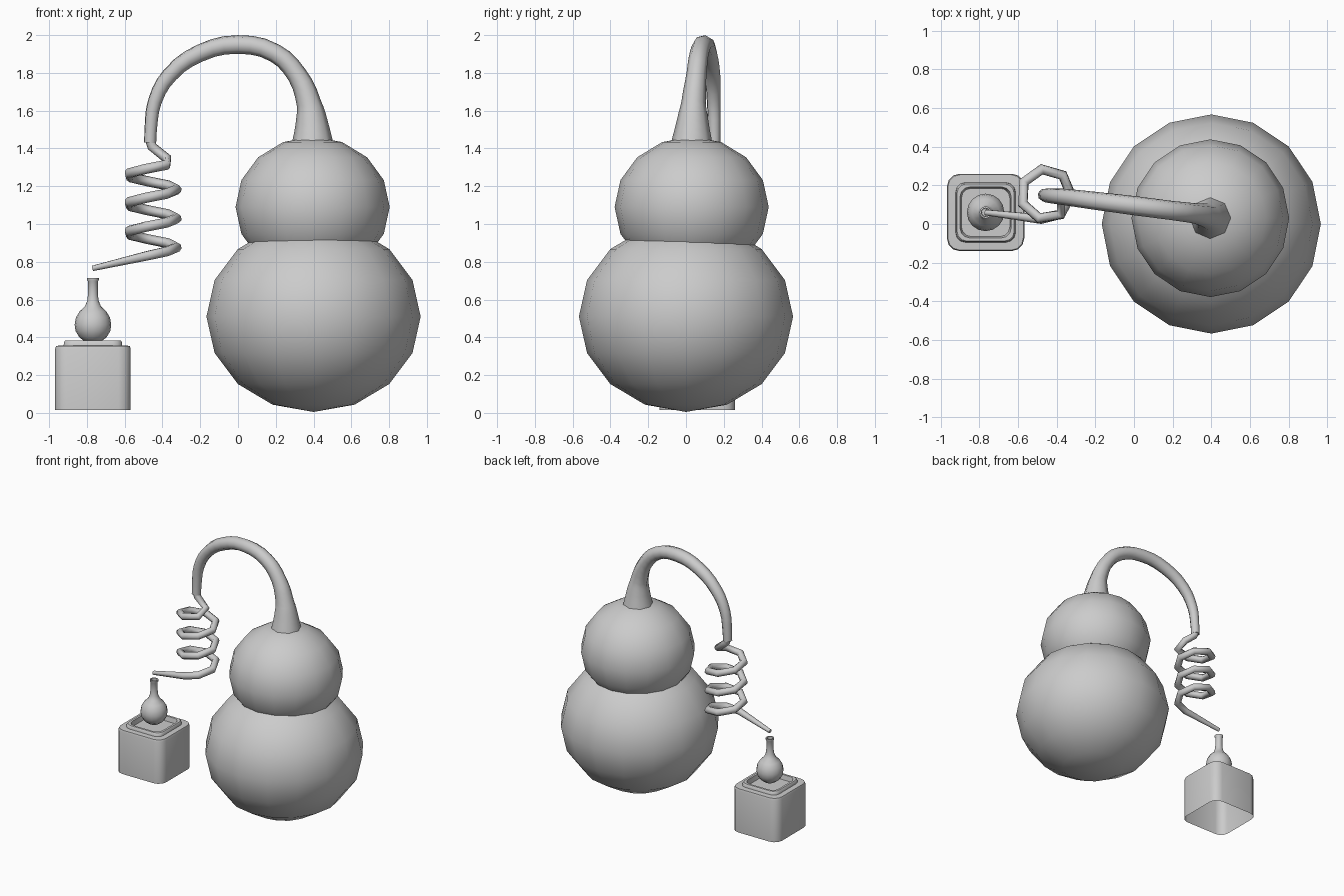
import bpy, bmesh, math

if "Cube" in bpy.data.objects:
    bpy.data.objects.remove(bpy.data.objects["Cube"])


def finish(name, bm, loc=(0, 0, 0)):
    bmesh.ops.remove_doubles(bm, verts=bm.verts, dist=1e-5)
    bmesh.ops.recalc_face_normals(bm, faces=bm.faces)
    me = bpy.data.meshes.new(name)
    bm.to_mesh(me)
    bm.free()
    for p in me.polygons:
        p.use_smooth = True
    me.set_sharp_from_angle(angle=math.radians(40))
    ob = bpy.data.objects.new(name, me)
    ob.location = loc
    bpy.context.collection.objects.link(ob)
    return ob


def loft(name, rings, loc=(0, 0, 0), cap_end=False):
    bm = bmesh.new()
    loops = [[bm.verts.new(p) for p in ring] for ring in rings]
    n = len(loops[0])
    for a, b in zip(loops, loops[1:]):
        for i in range(n):
            j = (i + 1) % n
            bm.faces.new((a[i], a[j], b[j], b[i]))
    if cap_end:
        bm.faces.new(loops[-1])
    return finish(name, bm, loc)


def circle(r, z, n=16):
    return [(r * math.cos(2 * math.pi * i / n), r * math.sin(2 * math.pi * i / n), z)
            for i in range(n)]


def rounded_square(h, r, z, seg=3):
    pts = []
    for k, (sx, sy) in enumerate(((1, 1), (-1, 1), (-1, -1), (1, -1))):
        for i in range(seg + 1):
            a = math.pi / 2 * (k + i / seg)
            pts.append((sx * (h - r) + r * math.cos(a), sy * (h - r) + r * math.sin(a), z))
    return pts


def ball(name, loc, rx, rz):
    bm = bmesh.new()
    bmesh.ops.create_uvsphere(bm, u_segments=16, v_segments=8, radius=1)
    bmesh.ops.scale(bm, vec=(rx, rx, rz), verts=bm.verts)
    return finish(name, bm, loc)


def tube(name, pts, smooth_path):
    cu = bpy.data.curves.new(name, 'CURVE')
    cu.dimensions = '3D'
    cu.bevel_depth = 1
    cu.bevel_resolution = 2
    cu.use_fill_caps = True
    cu.resolution_u = 3
    sp = cu.splines.new('BEZIER' if smooth_path else 'POLY')
    cps = sp.bezier_points if smooth_path else sp.points
    cps.add(len(pts) - 1)
    for cp, (x, y, z, r) in zip(cps, pts):
        cp.co = (x, y, z) if smooth_path else (x, y, z, 1)
        cp.radius = r
        if smooth_path:
            cp.handle_left_type = cp.handle_right_type = 'AUTO'
    sp.use_smooth = True
    ob = bpy.data.objects.new(name, cu)
    bpy.context.collection.objects.link(ob)
    return ob


# Gourd body
ball("lower_bulb", (0.4, 0, 0.51), 0.567, 0.505)
ball("upper_bulb", (0.395, 0.03, 1.09), 0.408, 0.372)

# Arching neck
arc = [(0.395, 0.03, 1.41, 0.113), (0.39, 0.035, 1.54, 0.085), (0.375, 0.04, 1.64, 0.065),
       (0.312, 0.055, 1.79, 0.053), (0.195, 0.07, 1.905, 0.05), (0, 0.095, 1.95, 0.05),
       (-0.2, 0.12, 1.905, 0.047), (-0.36, 0.14, 1.79, 0.043), (-0.44, 0.147, 1.65, 0.038),
       (-0.462, 0.15, 1.5, 0.034), (-0.465, 0.15, 1.43, 0.033)]
tube("neck_arc", arc, True)

# Seven-sided coil descending to a tapered spout
coil = [(-0.465, 0.15, 1.45, 0.028), (-0.455, 0.15, 1.41, 0.026), (-0.375, 0.14, 1.345, 0.026)]
for i in range(1, 23):
    a = math.radians(-3) - 2 * math.pi * i / 7
    coil.append((-0.455 + 0.13 * math.cos(a), 0.155 + 0.13 * math.sin(a),
                 1.335 - 0.153 * i / 7, 0.027))
coil += [(-0.48, 0.025, 0.832, 0.026), (-0.77, 0.06, 0.765, 0.015)]
tube("coil_spout", coil, False)

# Stand with raised rim and recess, open underneath
stand = [(0.2, 0.065, 0.015), (0.2, 0.065, 0.34), (0.195, 0.062, 0.355), (0.155, 0.05, 0.357),
         (0.153, 0.05, 0.375), (0.148, 0.05, 0.382), (0.132, 0.05, 0.382), (0.125, 0.05, 0.345)]
loft("stand", [rounded_square(*s) for s in stand], (-0.768, 0.06, 0), cap_end=True)

# Small flask with open mouth
flask = [(0.001, 0.368), (0.04, 0.376), (0.072, 0.4), (0.092, 0.433), (0.097, 0.468),
         (0.09, 0.505), (0.07, 0.538), (0.042, 0.565), (0.03, 0.595), (0.026, 0.63),
         (0.026, 0.695), (0.031, 0.703), (0.031, 0.714), (0.022, 0.714), (0.02, 0.6)]
loft("flask", [circle(r, z) for r, z in flask], (-0.768, 0.06, 0), cap_end=True)
